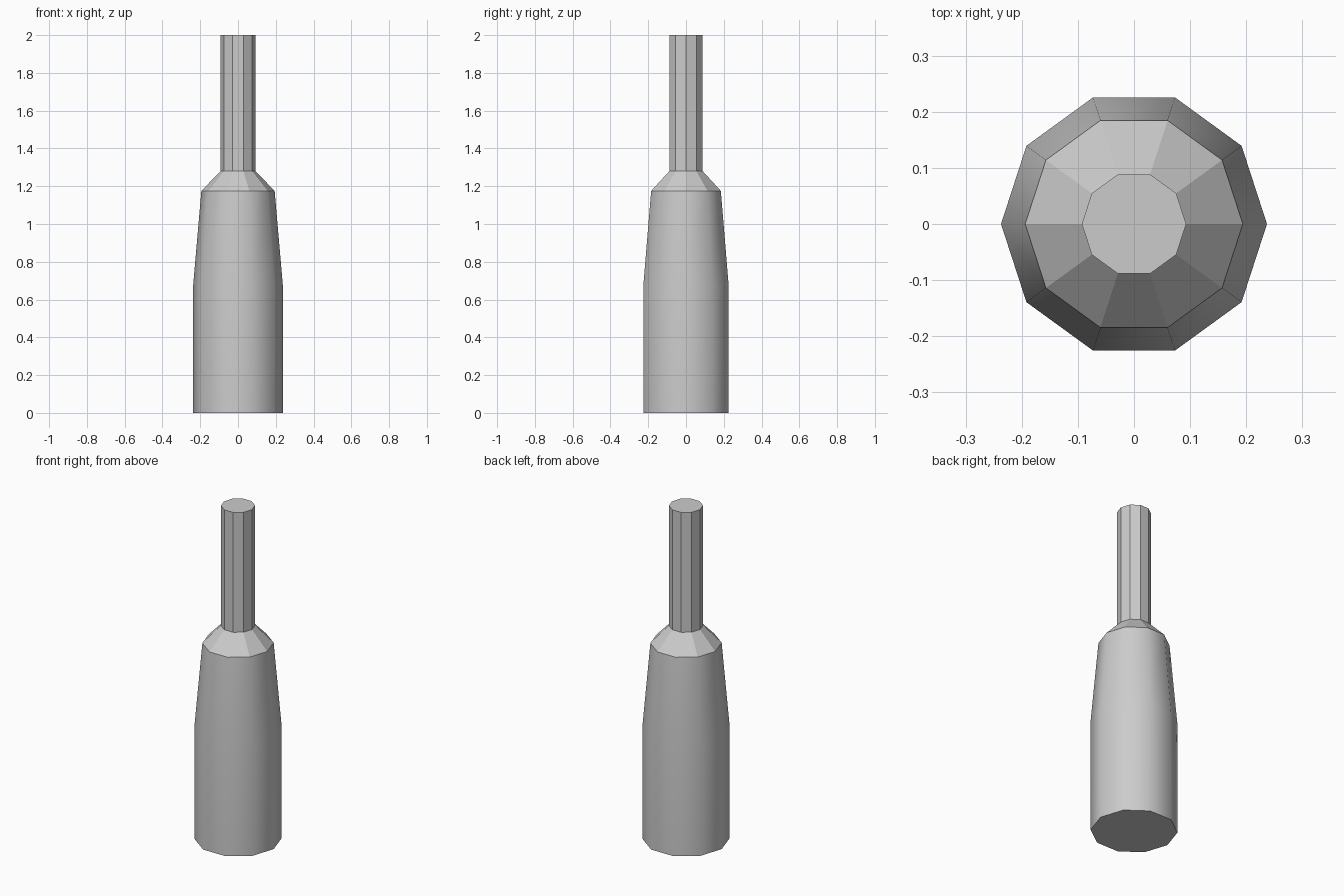
import bpy, bmesh
from math import cos, sin, pi

if "Cube" in bpy.data.objects:
    bpy.data.objects.remove(bpy.data.objects["Cube"])

SIDES = 10
# (radius, height, smooth band above this ring)
PROFILE = [
    (0.237, 0.0, True),     # base
    (0.237, 0.68, True),    # start of taper
    (0.194, 1.175, False),  # shoulder edge
    (0.093, 1.28, False),   # bottom of neck
    (0.093, 2.0, False),    # mouth
]


def lathe(name, profile, sides):
    bm = bmesh.new()
    rings = [[bm.verts.new((r * cos(2 * pi * i / sides), r * sin(2 * pi * i / sides), z))
              for i in range(sides)] for r, z, _ in profile]
    for (low, high), (_, _, smooth) in zip(zip(rings, rings[1:]), profile):
        for i in range(sides):
            j = (i + 1) % sides
            face = bm.faces.new((low[i], low[j], high[j], high[i]))
            face.smooth = smooth
    # closed bottom and top, crisp rims
    bm.faces.new(rings[0][::-1])
    bm.faces.new(rings[-1])
    for e in bm.edges:
        if len({f.smooth for f in e.link_faces}) > 1:
            e.smooth = False
    mesh = bpy.data.meshes.new(name)
    bm.to_mesh(mesh)
    bm.free()
    obj = bpy.data.objects.new(name, mesh)
    bpy.context.collection.objects.link(obj)
    return obj


lathe("bottle", PROFILE, SIDES)
